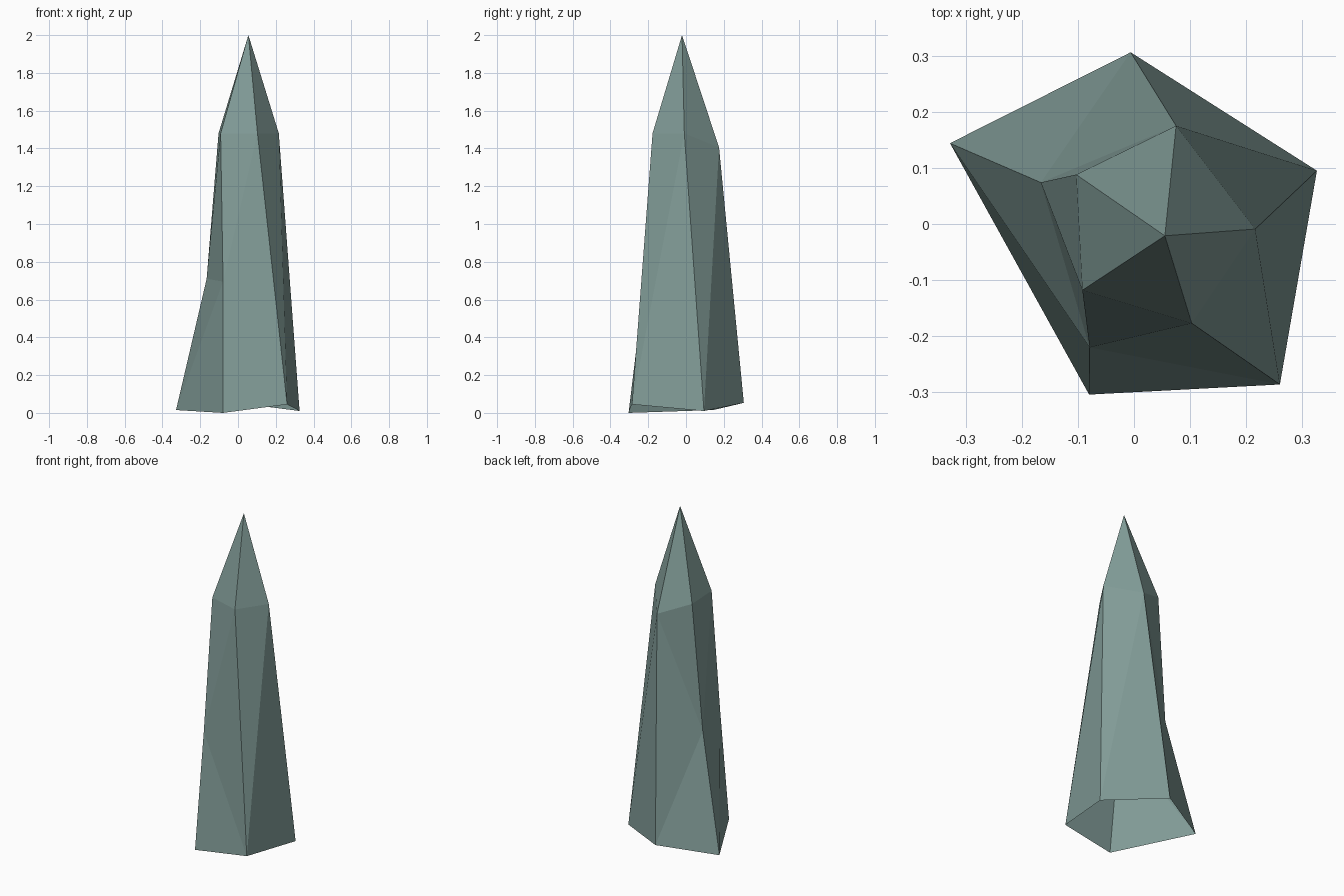
import bpy, bmesh

if "Cube" in bpy.data.objects:
    bpy.data.objects.remove(bpy.data.objects["Cube"])

# Corner points of the crystal: uneven foot, two knees low on the left, shoulder ring, tip
foot = [(-0.328, 0.144, 0.015), (-0.08, -0.304, 0.0), (0.26, -0.286, 0.045),
        (0.326, 0.095, 0.01), (-0.006, 0.306, 0.053)]
knees = [(-0.166, 0.074, 0.71), (-0.079, -0.22, 0.695)]
shoulder = [(-0.103, 0.088, 1.48), (-0.092, -0.118, 1.48), (0.103, -0.177, 1.48),
            (0.216, -0.009, 1.48), (0.075, 0.175, 1.405)]
tip = (0.055, -0.021, 2.0)

bm = bmesh.new()
A, B, C, D, E = [bm.verts.new(p) for p in foot]
F, L = [bm.verts.new(p) for p in knees]
ring = [bm.verts.new(p) for p in shoulder]
G, H, I, J, K = ring
top = bm.verts.new(tip)

# Side facets (the underside is open)
sides = [(A, B, L), (A, L, F), (F, L, H), (F, H, G),      # left
         (B, C, L), (L, C, I), (L, I, H),                 # front
         (C, D, J), (C, J, I),                            # right
         (D, E, K), (D, K, J),                            # back right
         (E, A, F), (E, F, K), (F, G, K)]                 # back left
for f in sides:
    bm.faces.new(f)

# Pointed cap
for i in range(5):
    bm.faces.new((ring[i], ring[(i + 1) % 5], top))

mesh = bpy.data.meshes.new("crystal")
bm.to_mesh(mesh)
bm.free()

# Single grey-green stone colour
mat = bpy.data.materials.new("grey green stone")
mat.diffuse_color = (0.22, 0.33, 0.31, 1.0)
mat.use_nodes = True
mat.node_tree.nodes["Principled BSDF"].inputs["Base Color"].default_value = mat.diffuse_color
mesh.materials.append(mat)

crystal = bpy.data.objects.new("crystal", mesh)
bpy.context.collection.objects.link(crystal)
